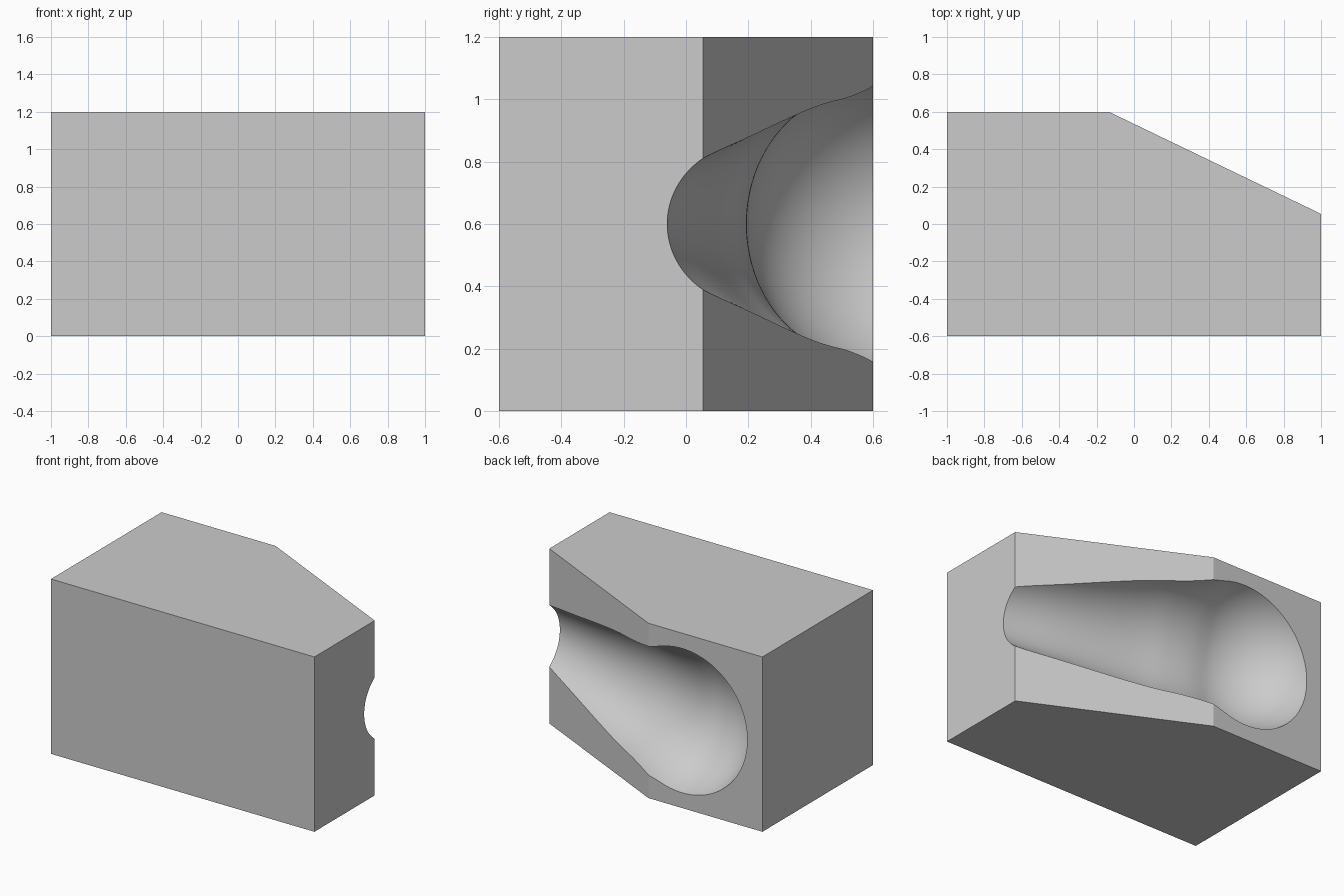
import bpy, bmesh, math
from mathutils import Vector

old = bpy.data.objects.get("Cube")
if old:
    bpy.data.objects.remove(old, do_unlink=True)

grey = bpy.data.materials.new("plain grey")
grey.use_nodes = True
grey.diffuse_color = (0.6, 0.6, 0.6, 1)
grey.node_tree.nodes["Principled BSDF"].inputs["Base Color"].default_value = (0.6, 0.6, 0.6, 1)


def make_object(name, bm):
    bmesh.ops.recalc_face_normals(bm, faces=bm.faces)
    mesh = bpy.data.meshes.new(name)
    bm.to_mesh(mesh)
    bm.free()
    mesh.materials.append(grey)
    obj = bpy.data.objects.new(name, mesh)
    bpy.context.collection.objects.link(obj)
    return obj


def smooth_curve(points, steps):
    """Catmull-Rom curve through 2D points."""
    pts = [Vector(p) for p in points]
    pts = [2 * pts[0] - pts[1]] + pts + [2 * pts[-1] - pts[-2]]
    out = []
    for a, b, c, d in zip(pts, pts[1:], pts[2:], pts[3:]):
        for i in range(steps):
            t = i / steps
            out.append(0.5 * (2 * b + (c - a) * t + (2 * a - 5 * b + 4 * c - d) * t ** 2
                              + (3 * b - a - 3 * c + d) * t ** 3))
    return out


# Block with one slanted corner at the back
bm = bmesh.new()
outline = [(-1, -0.6), (1, -0.6), (1, 0.054), (-0.135, 0.6), (-1, 0.6)]
base = bm.faces.new([bm.verts.new((x, y, 0)) for x, y in outline])
top = bmesh.ops.extrude_face_region(bm, geom=[base])["geom"]
bmesh.ops.translate(bm, vec=(0, 0, 1.2),
                    verts=[v for v in top if isinstance(v, bmesh.types.BMVert)])
block = make_object("mould_block", bm)

# Bulb-shaped cutter profile: tapered neck flowing into a ball
NECK_POINT = Vector((1.06, 0.18, 0.6))
BALL_CENTRE = Vector((-0.39, 0.70, 0.6))
BALL_R, JOIN, SIDES = 0.505, 1.40, 96
ball_at = (BALL_CENTRE - NECK_POINT).length
start = math.acos((JOIN - ball_at) / BALL_R)
neck = [(-0.4, 0.19), (0, 0.25), (0.354, 0.298), (0.833, 0.378),
        (1.088, 0.408), (1.262, 0.441), (JOIN, BALL_R * math.sin(start))]
profile = smooth_curve(neck, 8)
for i in range(40):
    a = start * (1 - i / 40)
    profile.append(Vector((ball_at + BALL_R * math.cos(a), BALL_R * math.sin(a))))

# Rings around the tilted axis, joined and capped into a closed solid
axis = (BALL_CENTRE - NECK_POINT).normalized()
side = Vector((-axis.y, axis.x, 0))
up = Vector((0, 0, 1))
bm = bmesh.new()
rings = []
for p in profile:
    centre = NECK_POINT + axis * p.x
    angles = [math.tau * (k + 0.5) / SIDES for k in range(SIDES)]
    rings.append([bm.verts.new(centre + p.y * (side * math.cos(a) + up * math.sin(a)))
                  for a in angles])
for r, s in zip(rings, rings[1:]):
    for k in range(SIDES):
        n = (k + 1) % SIDES
        bm.faces.new((r[k], r[n], s[n], s[k]))
bm.faces.new(rings[0])
bm.faces.new(rings[-1])
cutter = make_object("cavity_cutter", bm)
cutter.hide_render = True

# Cut the cavity and shade it smoothly with sharp rims
cut = block.modifiers.new("cavity", 'BOOLEAN')
cut.operation = 'DIFFERENCE'
cut.solver = 'EXACT'
cut.object = cutter
bpy.ops.object.select_all(action='DESELECT')
block.select_set(True)
bpy.context.view_layer.objects.active = block
bpy.ops.object.modifier_apply(modifier=cut.name)
bpy.data.objects.remove(cutter, do_unlink=True)
bpy.ops.object.shade_smooth_by_angle(angle=math.radians(25))
